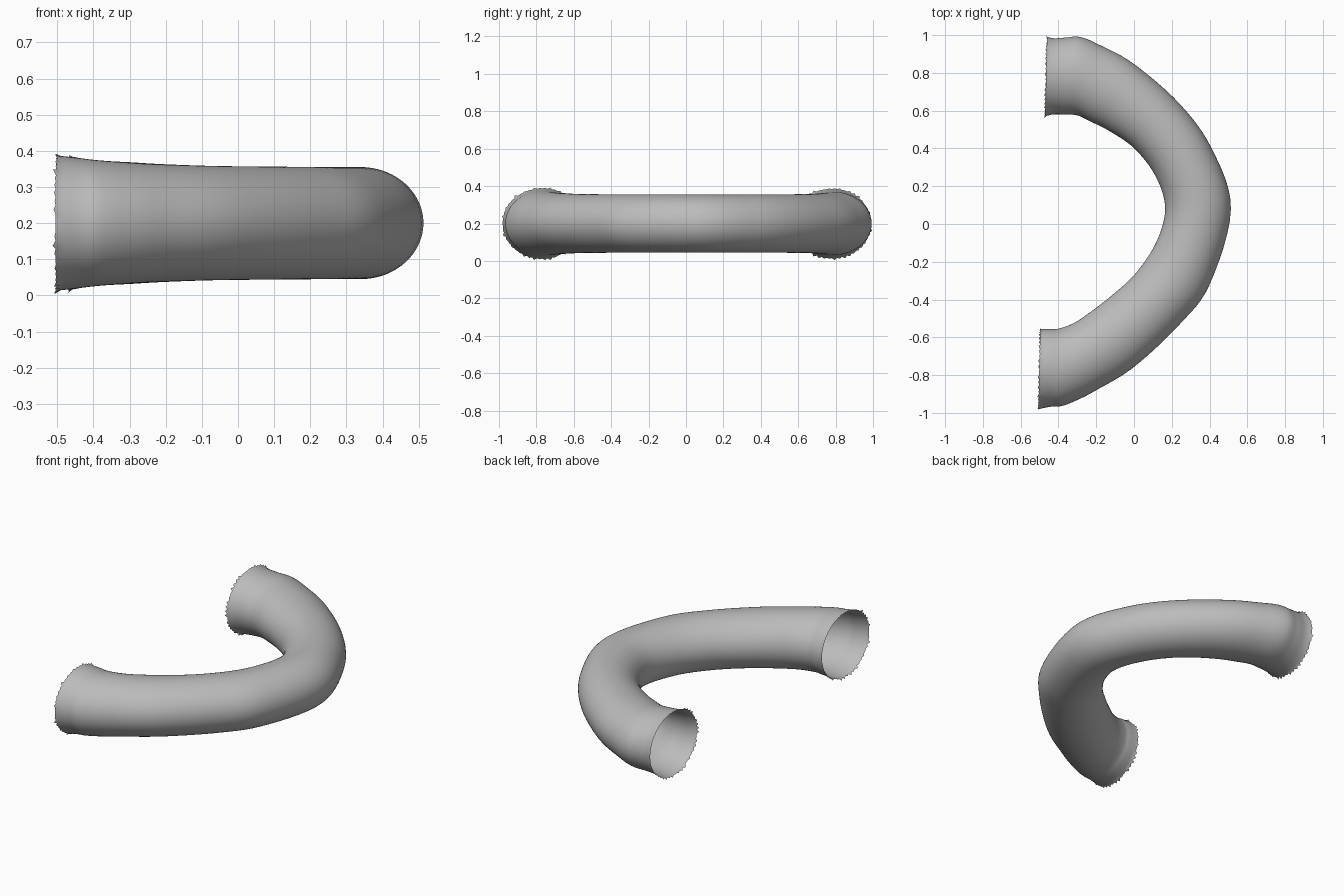
import bpy, bmesh, math, random
from mathutils import Vector

random.seed(4)
cube = bpy.data.objects.get("Cube")
if cube:
    bpy.data.objects.remove(cube, do_unlink=True)

SIDES = 96      # points around the tube
STEPS = 6       # rings between two stations
MID_Z = 0.2

# Stations along the bend: outer edge x, y, inner edge x, y, half height
stations = [
    (-.46, .99, -.47, .57, .185),
    (-.42, .983, -.43, .58, .178),
    (-.36, .987, -.37, .58, .172),
    (-.285, .99, -.3, .575, .168),
    (-.18, .947, -.235, .545, .163),
    (0, .847, -.127, .49, .158),
    (.243, .635, .005, .397, .156),
    (.413, .397, .116, .25, .155),
    (.513, .08, .165, .08, .155),
    (.402, -.317, .116, -.1, .155),
    (.243, -.53, .005, -.265, .156),
    (0, -.757, -.127, -.386, .158),
    (-.2, -.88, -.26, -.487, .163),
    (-.296, -.93, -.33, -.53, .168),
    (-.38, -.963, -.4, -.554, .174),
    (-.44, -.967, -.44, -.556, .18),
    (-.505, -.98, -.495, -.557, .187),
]


def spline(a, b, c, d, t):
    """Smooth curve through b and c."""
    return 0.5 * (2 * b + (c - a) * t + (2 * a - 5 * b + 4 * c - d) * t * t
                  + (3 * b - a - 3 * c + d) * t ** 3)


def smooth_stations(rows):
    """Fill in rings between the stations."""
    rows = [Vector(row) for row in rows]
    padded = [2 * rows[0] - rows[1], *rows, 2 * rows[-1] - rows[-2]]
    filled = [spline(*padded[i:i + 4], s / STEPS)
              for i in range(len(rows) - 1) for s in range(STEPS)]
    return filled + [rows[-1]]


def ring_points(row):
    """Upright oval spanning the outer and inner edge."""
    outer = Vector((row[0], row[1], MID_Z))
    inner = Vector((row[2], row[3], MID_Z))
    centre, reach = (outer + inner) / 2, (outer - inner) / 2
    up = Vector((0, 0, row[4]))
    angles = [math.tau * i / SIDES for i in range(SIDES)]
    return [centre + reach * math.cos(a) + up * math.sin(a) for a in angles]


def fray(points):
    """Ragged rim: alternate points stick out a little."""
    centre = sum(points, Vector()) / len(points)
    for i, p in enumerate(points):
        push = random.uniform(0, 0.012) if i % 2 else 0
        p += (p - centre).normalized() * push
        p.x -= push * 0.7
    return points


# Curved open tube
rings = [ring_points(row) for row in smooth_stations(stations)]
rings[0], rings[-1] = fray(rings[0]), fray(rings[-1])

bm = bmesh.new()
loops = [[bm.verts.new(p) for p in ring] for ring in rings]
for near, far in zip(loops, loops[1:]):
    for i in range(SIDES):
        j = (i + 1) % SIDES
        bm.faces.new((near[i], near[j], far[j], far[i]))
bmesh.ops.recalc_face_normals(bm, faces=bm.faces)
mesh = bpy.data.meshes.new("curved_tube")
bm.to_mesh(mesh)
bm.free()
mesh.shade_smooth()
tube = bpy.data.objects.new("curved_tube", mesh)
bpy.context.collection.objects.link(tube)

# Plain grey
grey = bpy.data.materials.new("plain_grey")
grey.use_nodes = True
colour = (0.5, 0.5, 0.5, 1)
grey.diffuse_color = colour
grey.node_tree.nodes["Principled BSDF"].inputs["Base Color"].default_value = colour
mesh.materials.append(grey)
